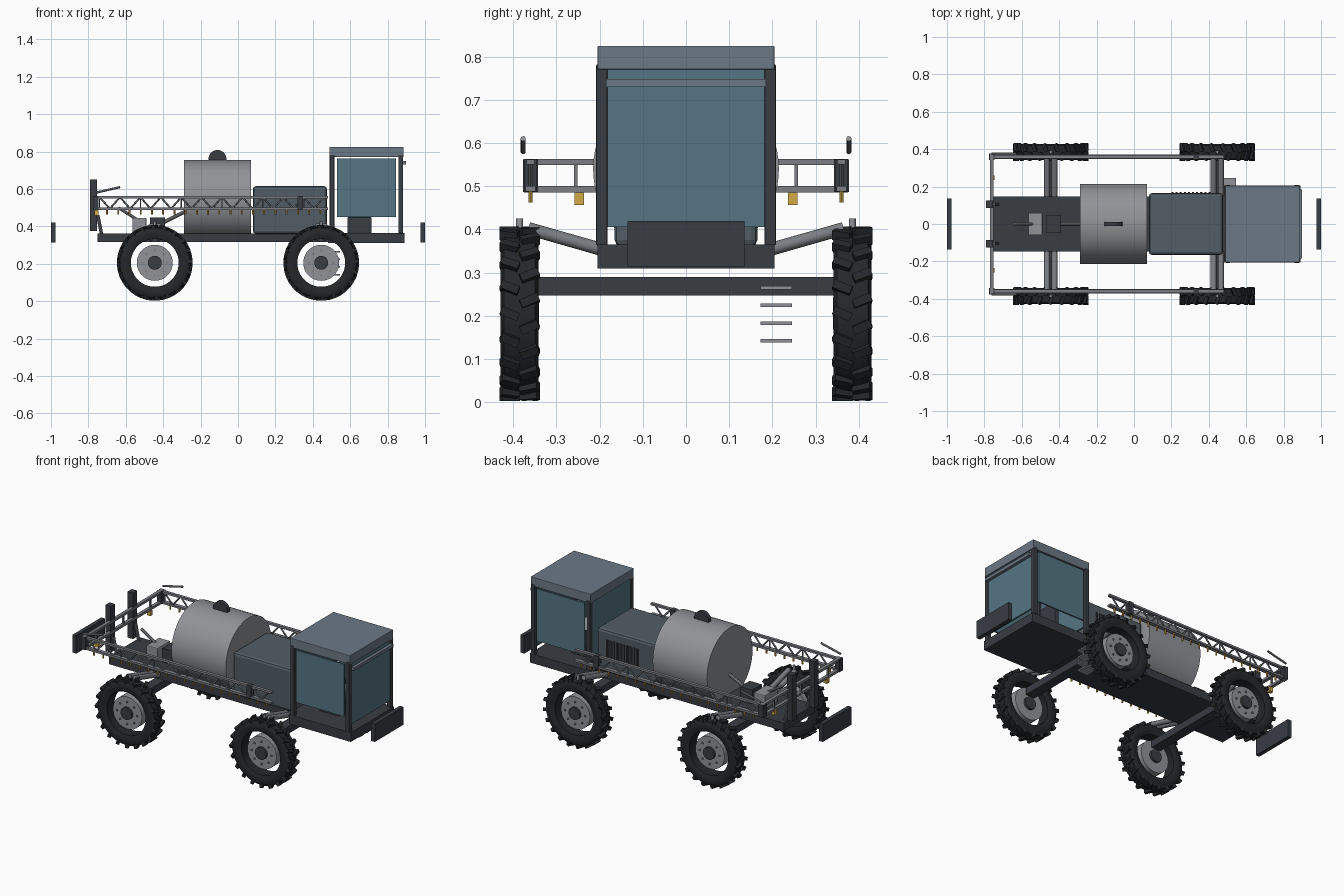
import bpy, bmesh, math
from mathutils import Vector, Matrix

if "Cube" in bpy.data.objects:
    bpy.data.objects.remove(bpy.data.objects["Cube"])


def mat(name, r, g, b):
    m = bpy.data.materials.new(name)
    m.diffuse_color = (r, g, b, 1)
    m.use_nodes = True
    m.node_tree.nodes["Principled BSDF"].inputs["Base Color"].default_value = m.diffuse_color
    return m


DARK = mat("dark_steel", 0.04, 0.045, 0.055)
BLACK = mat("rubber", 0.018, 0.02, 0.022)
SLATE = mat("slate_paint", 0.085, 0.11, 0.13)
ROOF = mat("roof_paint", 0.15, 0.19, 0.24)
GLASS = mat("glass", 0.09, 0.18, 0.225)
METAL = mat("light_metal", 0.28, 0.29, 0.31)
GREY = mat("boom_metal", 0.2, 0.21, 0.23)
GOLD = mat("brass", 0.65, 0.4, 0.06)


def box(bm, x0, x1, y0, y1, z0, z1):
    m = Matrix.Translation(((x0 + x1) / 2, (y0 + y1) / 2, (z0 + z1) / 2)) @ \
        Matrix.Diagonal((abs(x1 - x0), abs(y1 - y0), abs(z1 - z0), 1))
    bmesh.ops.create_cube(bm, size=1, matrix=m)


def rod(bm, p, q, r, seg=10):
    p, q = Vector(p), Vector(q)
    d = q - p
    m = Matrix.Translation((p + q) / 2) @ d.to_track_quat('Z', 'Y').to_matrix().to_4x4()
    bmesh.ops.create_cone(bm, cap_ends=True, segments=seg, radius1=r, radius2=r,
                          depth=d.length, matrix=m)


def part(name, material, build, bevel=0.0, smooth=False):
    bm = bmesh.new()
    build(bm)
    bmesh.ops.recalc_face_normals(bm, faces=bm.faces)
    me = bpy.data.meshes.new(name)
    bm.to_mesh(me)
    bm.free()
    me.materials.append(material)
    ob = bpy.data.objects.new(name, me)
    bpy.context.collection.objects.link(ob)
    if bevel:
        b = ob.modifiers.new("bevel", 'BEVEL')
        b.width, b.segments = bevel, 2
    if smooth:
        bpy.ops.object.select_all(action='DESELECT')
        ob.select_set(True)
        bpy.context.view_layer.objects.active = ob
        bpy.ops.object.shade_smooth_by_angle(angle=math.radians(35))
    return ob


def boxes(name, material, items, bevel=0.0):
    return part(name, material, lambda bm: [box(bm, *i) for i in items], bevel)


def rods(name, material, items, seg=10):
    return part(name, material, lambda bm: [rod(bm, *i, seg) for i in items], smooth=True)


AX, WZ, WY = 0.445, 0.205, 0.385
SIDES = (-1, 1)


# Tyre: lathed carcass and two staggered rows of slanted lugs
def tyre(bm):
    prof = [(0.128, -0.036), (0.15, -0.044), (0.175, -0.044), (0.188, -0.036),
            (0.19, 0), (0.188, 0.036), (0.175, 0.044), (0.15, 0.044), (0.128, 0.036)]
    vs = [bm.verts.new((r, y, 0)) for r, y in prof]
    es = [bm.edges.new((vs[i], vs[(i + 1) % len(vs)])) for i in range(len(vs))]
    bmesh.ops.spin(bm, geom=vs + es, axis=(0, 1, 0), cent=(0, 0, 0),
                   angle=math.tau, steps=48, use_merge=True)
    bmesh.ops.remove_doubles(bm, verts=bm.verts, dist=1e-5)
    n = 20
    for s in SIDES:
        for i in range(n):
            a = math.tau * (i + (0.5 if s > 0 else 0)) / n
            m = Matrix.Rotation(a, 4, 'Y') @ Matrix.Translation((0.191, s * 0.023, 0)) @ \
                Matrix.Rotation(s * 0.4, 4, 'X') @ Matrix.Diagonal((0.022, 0.044, 0.02, 1))
            bmesh.ops.create_cube(bm, size=1, matrix=m)


tyre_ob = part("tyre", BLACK, tyre, smooth=True)
for k, (sx, sy) in enumerate([(a, b) for a in SIDES for b in SIDES]):
    t = tyre_ob if k == 0 else tyre_ob.copy()
    if k:
        bpy.context.collection.objects.link(t)
    t.location = (sx * AX, sy * WY, WZ)
    c = (sx * AX, sy * WY, WZ)
    at = lambda y, dx=0, dz=0: (c[0] + dx, c[1] + sy * y, c[2] + dz)
    # Rim disc, hub and wheel bolts
    rods("wheel_disc", METAL, [(at(-0.03), at(0.025), 0.096)], 40)
    rods("wheel_hub", DARK, [(at(-0.045), at(0.038), 0.037)], 24)
    rods("wheel_bolts", GREY, [(at(0.02, 0.066 * math.cos(a), 0.066 * math.sin(a)),
                                at(0.032, 0.066 * math.cos(a), 0.066 * math.sin(a)), 0.006)
                               for a in [math.tau * i / 8 for i in range(8)]], 6)
    # Suspension arms and kingpin
    rods("suspension_arm", GREY, [((c[0] + o, sy * 0.13, 0.335), (c[0] + o, sy * 0.365, 0.402), 0.015)
                                  for o in (-0.02, 0.02)], 12)
    rods("kingpin", METAL, [(at(0, 0, 0.17), at(0, 0, 0.22), 0.008)], 12)

# Axles, chassis, cab platform, bumpers
boxes("axles", DARK, [(s * AX - 0.03, s * AX + 0.03, -0.345, 0.345, 0.247, 0.29) for s in SIDES])
boxes("chassis", DARK, [(-0.75, 0.5, -0.147, 0.147, 0.315, 0.363)])
boxes("cab_platform", DARK, [(0.48, 0.89, -0.205, 0.205, 0.31, 0.365)])
boxes("bumpers", DARK, [(s * 0.976, s, -0.135, 0.135, 0.313, 0.42) for s in SIDES])

# Tank with filler lid
rods("tank", METAL, [((-0.29, 0, 0.54), (0.07, 0, 0.54), 0.215)], 64)
rods("tank_lid", DARK, [((-0.11, -0.012, 0.76), (-0.11, 0.012, 0.76), 0.048)], 32)

# Engine hood with side vents
boxes("engine_hood", SLATE, [(0.08, 0.475, -0.165, 0.165, 0.36, 0.615)], 0.015)
boxes("hood_vents", DARK, [(0.2 + i * 0.022, 0.211 + i * 0.022, 0.16, 0.172, 0.44, 0.56)
                           for i in range(10)])

# Cab
boxes("cab_roof", ROOF, [(0.488, 0.885, -0.205, 0.205, 0.77, 0.825)], 0.003)
boxes("cab_pillars", DARK, [(x, x + 0.025, min(s * 0.182, s * 0.208), max(s * 0.182, s * 0.208), 0.363, 0.782)
                            for x in (0.49, 0.857) for s in SIDES], 0.003)
boxes("windscreen", GLASS, [(0.868, 0.878, -0.182, 0.182, 0.405, 0.77)])
boxes("rear_window", GLASS, [(0.494, 0.504, -0.182, 0.182, 0.43, 0.77)])
boxes("side_windows", GLASS, [(0.528, 0.845, s * 0.2 - 0.005, s * 0.2 + 0.005, 0.45, 0.762) for s in SIDES])
boxes("light_bar", ROOF, [(0.88, 0.898, -0.185, 0.185, 0.73, 0.748)])
boxes("seat", DARK, [(0.585, 0.715, -0.07, 0.07, 0.36, 0.45), (0.585, 0.615, -0.065, 0.065, 0.45, 0.6)], 0.006)

# Ladder rungs
boxes("ladder_rungs", METAL, [(0.475, 0.545, 0.172, 0.245, z - 0.004, z + 0.004)
                              for z in (0.142, 0.183, 0.224, 0.265)])

# Pump, valve box and plumbing
boxes("pump_box", METAL, [(-0.565, -0.49, -0.06, 0.06, 0.363, 0.445)], 0.005)
boxes("valve_box", DARK, [(-0.47, -0.39, -0.045, 0.045, 0.363, 0.447)])
rods("pipes", METAL, [((-0.42, 0, 0.41), (-0.28, 0, 0.48), 0.01),
                      ((-0.53, 0, 0.43), (-0.64, 0, 0.5), 0.008)])

# Rear lift masts, lift links
boxes("lift_masts", DARK, [(-0.79, -0.755, s * 0.105 - 0.02, s * 0.105 + 0.02, 0.375, 0.65) for s in SIDES])
rods("lift_links", GREY, [((-0.75, s * 0.105, 0.46), (-0.73, s * 0.105, 0.36), 0.009) for s in SIDES])

# Rear cross boom
boxes("rear_boom", GREY, [(-0.77, -0.75, -0.375, 0.375, z, z + 0.014) for z in (0.486, 0.549)] +
      [(-0.765, -0.755, y - 0.004, y + 0.004, 0.49, 0.56) for y in (-0.255, -0.12, 0, 0.12, 0.255)])
boxes("rear_nozzles", GOLD, [(-0.768, -0.745, s * 0.247 - 0.011, s * 0.247 + 0.011, 0.457, 0.486) for s in SIDES])

# Folded side booms: rails, lattice, hinge plates, nozzles, marker rods
for s in SIDES:
    y = s * 0.36
    boxes("boom_rails", GREY, [(-0.76, 0.48, y - w, y + w, z, z + 0.012)
                               for z, w in ((0.488, 0.012), (0.55, 0.009))])
    n = 22
    px = [-0.74 + i * 1.2 / n for i in range(n + 1)]
    zz = [0.494 if i % 2 else 0.556 for i in range(n + 1)]
    rods("boom_lattice", GREY, [((px[i], y, zz[i]), (px[i + 1], y, zz[i + 1]), 0.005) for i in range(n)] +
         [((px[i], y, 0.494), (px[i], y, 0.556), 0.004) for i in range(0, n + 1, 4)], 6)
    boxes("boom_hinges", DARK, [(0.318, 0.348, y - 0.015, y + 0.015, 0.487, 0.563),
                                (-0.775, -0.745, y - 0.017, y + 0.017, 0.487, 0.562)])
    rods("boom_nozzles", GOLD, [((x, y, 0.49), (x, y, 0.462), 0.005)
                                for x in [-0.7 + i * 0.06 for i in range(20)]], 8)
    rods("marker_rod", METAL, [((-0.76, s * 0.377, 0.58), (-0.63, s * 0.377, 0.61), 0.006)])
